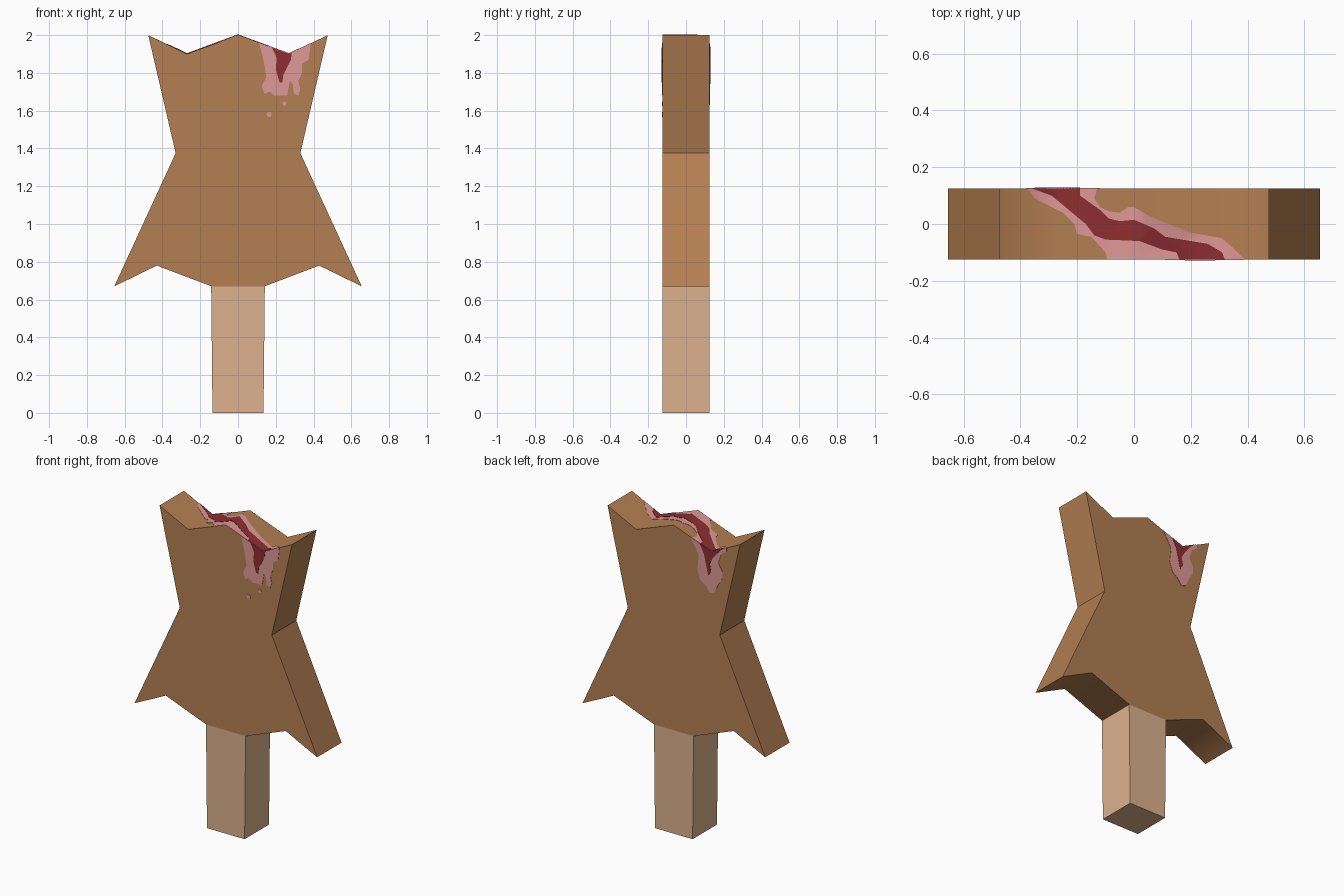
import bpy
import bmesh
import math

cube = bpy.data.objects.get("Cube")
if cube:
    bpy.data.objects.remove(cube, do_unlink=True)

HALF_DEPTH = 0.125
VALLEY_X = 0.27


def linear(channel):
    c = channel / 255
    return c / 12.92 if c <= 0.04045 else ((c + 0.055) / 1.055) ** 2.4


def make_material(name, *rgb):
    colour = [linear(c) for c in rgb] + [1.0]
    mat = bpy.data.materials.new(name)
    mat.use_nodes = True
    mat.diffuse_color = colour
    shader = next(n for n in mat.node_tree.nodes if n.type == 'BSDF_PRINCIPLED')
    shader.inputs["Base Color"].default_value = colour
    return mat


wood = make_material("brown_wood", 180, 127, 82)
pale_wood = make_material("pale_wood", 221, 178, 142)
pink = make_material("pink_stain", 222, 152, 150)
red = make_material("dark_red_stain", 141, 46, 50)


def top_z(x):
    """Height of the zigzag top edge."""
    a = abs(x)
    if a < VALLEY_X:
        return 2 - 0.1 * a / VALLEY_X
    return 1.9 + 0.1 * (a - VALLEY_X) / 0.205


# Placement of outline coordinates (u, v) with outward offset w
def on_front(u, v, w):
    return (u, -HALF_DEPTH - w, v)


def on_back(u, v, w):
    return (u, HALF_DEPTH + w, v)


def on_top(u, v, w):
    return (u, v, top_z(u) + w)


def prism(name, outline, place, low, high, mat, cuts=()):
    """Closed slab from an outline, optionally split at x cuts, then placed."""
    bm = bmesh.new()
    lower = [bm.verts.new((u, v, low)) for u, v in outline]
    upper = [bm.verts.new((u, v, high)) for u, v in outline]
    bm.faces.new(lower)
    bm.faces.new(upper)
    for i in range(len(outline)):
        bm.faces.new((lower[i - 1], lower[i], upper[i], upper[i - 1]))
    for x in cuts:
        bmesh.ops.bisect_plane(bm, geom=bm.verts[:] + bm.edges[:] + bm.faces[:],
                               dist=0.0001, plane_co=(x, 0, 0), plane_no=(1, 0, 0))
    for vert in bm.verts:
        vert.co = place(*vert.co)
    bmesh.ops.recalc_face_normals(bm, faces=bm.faces)
    bm.normal_update()
    # Soft shading along the zigzag ends, flat elsewhere
    for face in bm.faces:
        face.smooth = abs(face.normal.z) > 0.7
    mesh = bpy.data.meshes.new(name)
    bm.to_mesh(mesh)
    bm.free()
    mesh.materials.append(mat)
    obj = bpy.data.objects.new(name, mesh)
    bpy.context.collection.objects.link(obj)
    return obj


def hundredths(points):
    return [(u / 100, v / 100) for u, v in points]


def run_down(points):
    """Close a drip outline along the zigzag top edge."""
    pts = hundredths(points)
    side = math.copysign(VALLEY_X, pts[0][0])
    for end in (0, -1):
        x = pts[end][0]
        pts[end] = (x, top_z(x))
    return pts + [(side, top_z(side))]


# Body: half silhouette mirrored, and the tapered handle
half = [(0, 2), (0.27, 1.9), (0.475, 2), (0.33, 1.375),
        (0.655, 0.67), (0.43, 0.78), (0.14, 0.67)]
body = half + [(-x, z) for x, z in reversed(half[1:])]
prism("body", body, on_front, -2 * HALF_DEPTH, 0, wood)
handle = [(-0.135, 0), (0.135, 0), (0.142, 0.67), (-0.142, 0.67)]
prism("handle", handle, on_front, -2 * HALF_DEPTH, 0, pale_wood)

# Stain running over the top
top_pink = [(-37.5, 12.5), (-35, 9), (-25, 4), (-21, 0), (-20, -3.5),
            (-15, -4.5), (-10, -10), (-9.5, -12.5), (39, -12.5), (35, -8.5),
            (31, -5), (20, -3), (12, 0), (5, 3), (0, 6), (-2, 6),
            (-5, 4), (-9, 4.5), (-12, 6), (-14, 9), (-13, 12.5)]
top_red = [(-36, 12.5), (-29, 10), (-23, 5), (-17, 0), (-14, -4), (-10, -5.5),
           (2, -6), (10, -9), (15, -10), (16, -12.5), (32, -12.5), (31, -10),
           (26, -7), (11, -4.5), (7, -1.5), (0, 1.5), (-5, 1), (-9, 2),
           (-12, 5), (-19, 10), (-19, 12.5)]

# Stain dripping down the front and back
front_pink = [(11, 196), (13, 189), (14, 184), (15, 178), (12.5, 173),
              (14, 169), (17, 170), (19, 168), (26, 168), (27.5, 176),
              (29, 174), (29.5, 169), (32, 168), (33, 171), (32, 176),
              (34, 180), (34, 185), (37.5, 187), (38.5, 196)]
front_red = [(18, 193), (20.5, 188), (20, 182), (22, 175), (23.5, 175),
             (24, 179), (28, 187), (28.5, 191)]
back_pink = [(-12, 196), (-16, 189), (-18, 185), (-17, 176), (-19, 170),
             (-23, 167), (-26, 163), (-29, 164), (-32, 170), (-35, 175),
             (-35, 179), (-32, 184), (-34, 190), (-38, 193), (-38, 195)]
back_red = [(-19, 193), (-22, 187), (-24, 178), (-25, 174), (-27, 177),
            (-26, 182), (-28, 186), (-32, 191), (-35, 194)]

bends = (-VALLEY_X, 0, VALLEY_X)
for label, mat, lift, top, front, back in (
        ("outer", pink, 0.002, top_pink, front_pink, back_pink),
        ("inner", red, 0.004, top_red, front_red, back_red)):
    prism(f"top_stain_{label}", hundredths(top), on_top, -0.001, lift, mat, bends)
    prism(f"front_stain_{label}", run_down(front), on_front, -0.001, lift, mat)
    prism(f"back_stain_{label}", run_down(back), on_back, -0.001, lift, mat)

# Loose droplets on the front
for i, (x, z, r) in enumerate(((0.165, 1.58, 0.014), (0.245, 1.637, 0.011))):
    ring = [(x + r * math.cos(a * math.pi / 4), z + r * math.sin(a * math.pi / 4))
            for a in range(8)]
    prism(f"droplet_{i + 1}", ring, on_front, -0.001, 0.002, pink)
